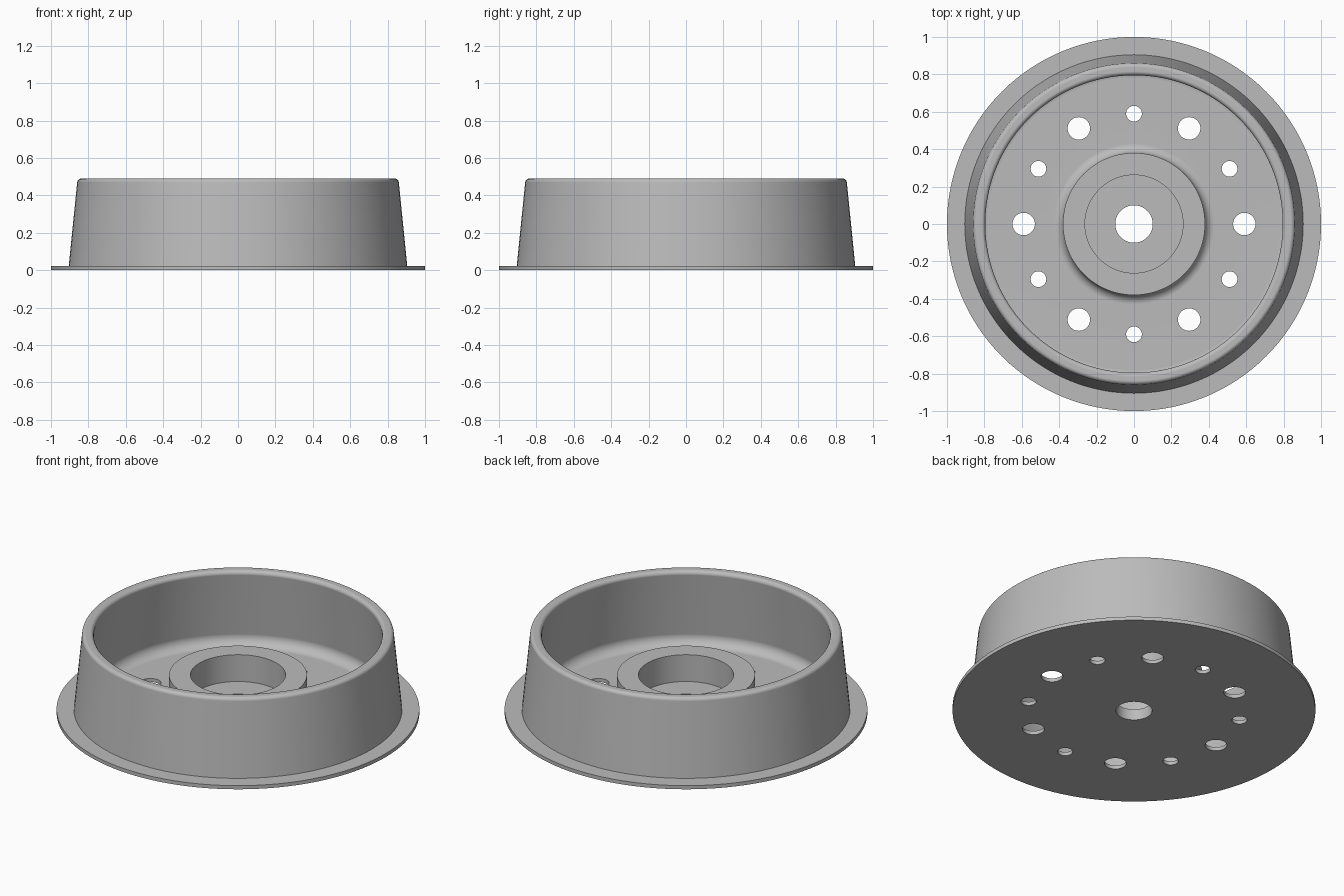
import bpy, bmesh
from math import sin, cos, pi, radians
from mathutils import Matrix

cube = bpy.data.objects.get("Cube")
if cube:
    bpy.data.objects.remove(cube, do_unlink=True)

SEGMENTS = 128
FLOOR = 0.022

grey = bpy.data.materials.new("plain_grey")
grey.use_nodes = True
colour = (0.5, 0.5, 0.5, 1)
grey.diffuse_color = colour
next(n for n in grey.node_tree.nodes if n.type == 'BSDF_PRINCIPLED').inputs["Base Color"].default_value = colour


def arc(x, z, radius, start, end, steps=8):
    """Points of a fillet in the profile plane, angles in degrees."""
    angles = [radians(start + (end - start) * i / steps) for i in range(steps + 1)]
    return [(x + radius * cos(a), z + radius * sin(a)) for a in angles]


def finish(name, bm):
    bmesh.ops.recalc_face_normals(bm, faces=bm.faces)
    mesh = bpy.data.meshes.new(name)
    bm.to_mesh(mesh)
    bm.free()
    mesh.materials.append(grey)
    obj = bpy.data.objects.new(name, mesh)
    bpy.context.collection.objects.link(obj)
    return obj


def lathe(name, profile):
    """Revolve a closed profile around the z axis."""
    bm = bmesh.new()
    rings = [[bm.verts.new((r * cos(2 * pi * i / SEGMENTS), r * sin(2 * pi * i / SEGMENTS), z))
              for i in range(SEGMENTS)] for r, z in profile]
    for k, ring in enumerate(rings):
        following = rings[(k + 1) % len(rings)]
        for i in range(SEGMENTS):
            j = (i + 1) % SEGMENTS
            bm.faces.new((ring[i], ring[j], following[j], following[i]))
    return finish(name, bm)


# Flange, leaning wall with rounded rim, filleted floor, hub and bore
profile = [(1, 0), (1, FLOOR), (0.905, FLOOR)]
profile += arc(0.838, 0.468, 0.022, 5, 90)
profile += arc(0.817, 0.468, 0.022, 90, 185)
profile += arc(0.78, FLOOR + 0.06, 0.06, 5, -90)
profile += arc(0.43, FLOOR + 0.05, 0.05, -90, -180)
profile += [(0.38, 0.23), (0.262, 0.23), (0.262, 0.067), (0.1, 0.067), (0.1, 0)]
dish = lathe("flanged_dish", profile)

# Ring of alternating large and small floor holes
bm = bmesh.new()
for i in range(12):
    angle = i * pi / 6
    radius = 0.042 if i % 2 else 0.06
    bmesh.ops.create_cone(bm, cap_ends=True, segments=40, radius1=radius, radius2=radius, depth=0.2,
                          matrix=Matrix.Translation((0.59 * cos(angle), 0.59 * sin(angle), 0)))
cutter = finish("hole_cutter", bm)
cutter.hide_render = True

cut = dish.modifiers.new("floor_holes", 'BOOLEAN')
cut.operation = 'DIFFERENCE'
cut.solver = 'EXACT'
cut.object = cutter

bpy.ops.object.select_all(action='DESELECT')
dish.select_set(True)
bpy.context.view_layer.objects.active = dish
bpy.ops.object.modifier_apply(modifier=cut.name)
bpy.data.objects.remove(cutter, do_unlink=True)

# Smooth walls with crisp edges and flat floors
bpy.ops.object.shade_smooth_by_angle(angle=radians(30))
normals = dish.modifiers.new("flat_floor_shading", 'WEIGHTED_NORMAL')
normals.keep_sharp = True
